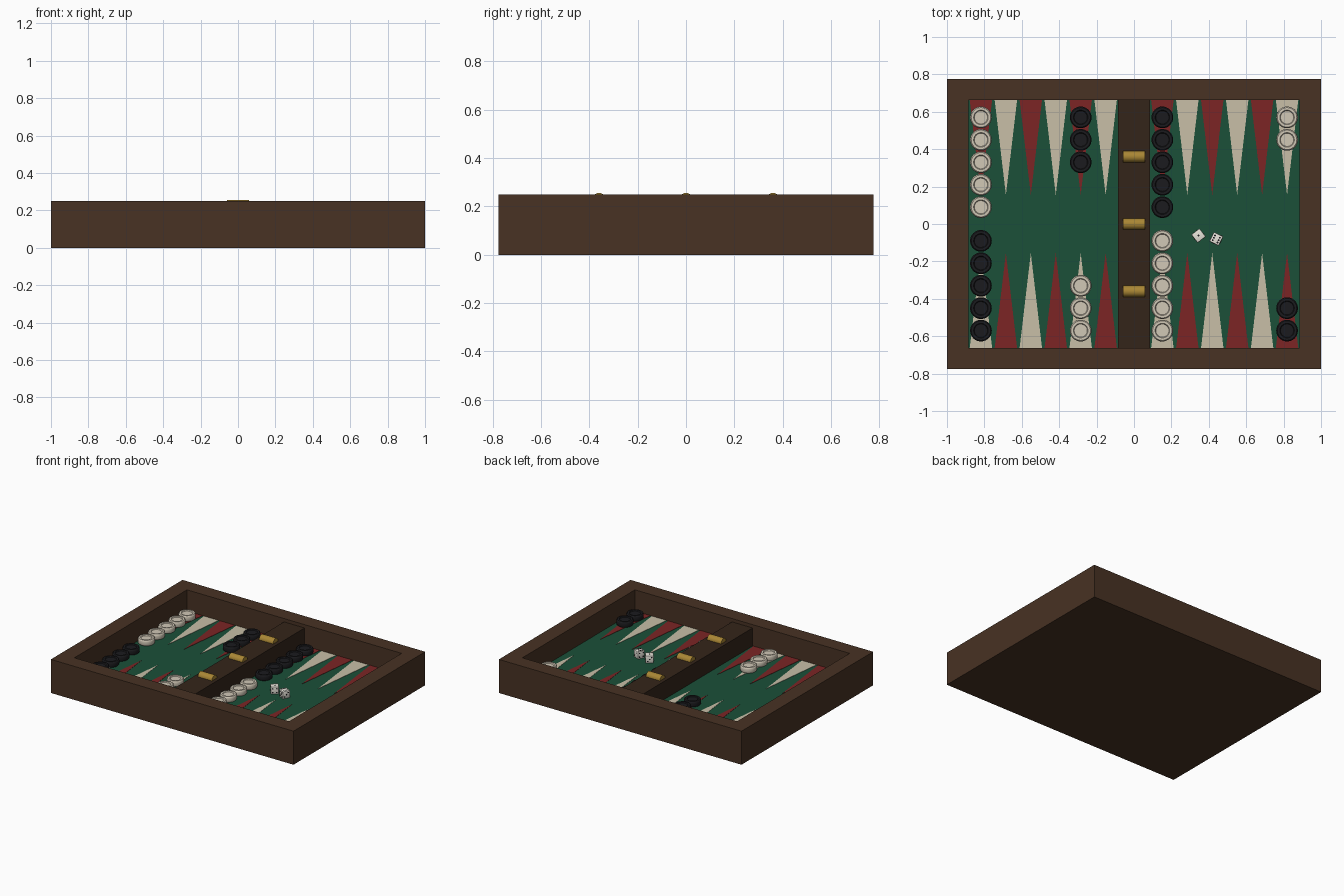
import bpy, bmesh, math
from mathutils import Matrix, Vector

if "Cube" in bpy.data.objects:
    bpy.data.objects.remove(bpy.data.objects["Cube"])


def mat(name, r, g, b):
    m = bpy.data.materials.new(name)
    m.diffuse_color = (r, g, b, 1)
    m.use_nodes = True
    m.node_tree.nodes["Principled BSDF"].inputs["Base Color"].default_value = m.diffuse_color
    return m


WOOD = mat("walnut", 0.065, 0.032, 0.017)
DARK = mat("dark_walnut", 0.034, 0.018, 0.010)
FELT = mat("green_felt", 0.011, 0.080, 0.040)
RED = mat("red", 0.20, 0.018, 0.018)
CREAM = mat("cream", 0.58, 0.52, 0.39)
IVORY = mat("ivory", 0.64, 0.58, 0.47)
BLACK = mat("black", 0.011, 0.011, 0.013)
BRASS = mat("brass", 0.40, 0.24, 0.035)
WHITE = mat("die_white", 0.80, 0.77, 0.70)

FLOOR = 0.09          # playing surface height
IX, IY = 0.885, 0.663  # inner half size
BAR = 0.085           # half width of the middle bar
PITCH = (IX - BAR) / 6


def finish(bm, name, m, smooth=False):
    bmesh.ops.recalc_face_normals(bm, faces=bm.faces)
    me = bpy.data.meshes.new(name)
    bm.to_mesh(me)
    bm.free()
    ob = bpy.data.objects.new(name, me)
    bpy.context.collection.objects.link(ob)
    me.materials.append(m)
    if smooth:
        bpy.ops.object.select_all(action='DESELECT')
        ob.select_set(True)
        bpy.context.view_layer.objects.active = ob
        bpy.ops.object.shade_smooth_by_angle(angle=math.radians(35))
    return ob


def box(name, x, y, z0, z1, m):
    bm = bmesh.new()
    bmesh.ops.create_cube(bm, size=1, matrix=Matrix.Translation((0, 0, (z0 + z1) / 2))
                          @ Matrix.Diagonal((2 * x, 2 * y, z1 - z0, 1)))
    return finish(bm, name, m)


def column_x(c):
    side = -1 if c < 6 else 1
    return side * (IX + BAR) / 2 + (c % 6 - 2.5) * PITCH


# Open tray: a rim around a sunken floor
bm = bmesh.new()
rings = []
for x, y, z in [(1, .775, 0), (1, .775, .25), (IX, IY, .25), (IX, IY, FLOOR - .01)]:
    rings.append([bm.verts.new((sx * x, sy * y, z))
                  for sx, sy in [(-1, -1), (1, -1), (1, 1), (-1, 1)]])
for a, b in zip(rings, rings[1:]):
    for i in range(4):
        j = (i + 1) % 4
        bm.faces.new((a[i], a[j], b[j], b[i]))
bm.faces.new(rings[0])
bm.faces.new(rings[-1])
finish(bm, "tray", WOOD)

# Felt and middle bar
box("felt", IX, IY, FLOOR - .012, FLOOR, FELT)
box("middle_bar", BAR, IY, FLOOR - .005, .225, DARK)

# Brass hinge barrels lying across the bar
for y in (-.36, 0, .36):
    bm = bmesh.new()
    bmesh.ops.create_cone(bm, cap_ends=True, segments=24, radius1=.03, radius2=.03, depth=.116,
                          matrix=Matrix.Translation((0, y, .226)) @ Matrix.Rotation(math.pi / 2, 4, 'Y'))
    finish(bm, "hinge", BRASS, True)

# Triangular points, alternating colours
for parity, m, label in [(0, RED, "red_points"), (1, CREAM, "cream_points")]:
    bm = bmesh.new()
    for c in range(12):
        for s in (1, -1):
            if (c + (s < 0)) % 2 != parity:
                continue
            x = column_x(c)
            tri = [(x - .06, s * IY), (x + .06, s * IY), (x, s * .155)]
            f = bm.faces.new([bm.verts.new((px, py, FLOOR - .001)) for px, py in tri])
            top = bmesh.ops.extrude_face_region(bm, geom=[f], use_keep_orig=True)["geom"]
            bmesh.ops.translate(bm, vec=(0, 0, .003),
                                verts=[v for v in top if isinstance(v, bmesh.types.BMVert)])
    finish(bm, label, m)


# Checkers: turned discs with a rounded rim and a dished centre
def checker(name, x, y, m):
    prof = [(0, 0), (.052, 0), (.056, .004), (.058, .010), (.058, .032), (.056, .038),
            (.052, .042), (.039, .042), (.035, .036), (0, .036)]
    bm = bmesh.new()
    vs = [bm.verts.new((r, 0, z)) for r, z in prof]
    es = [bm.edges.new(p) for p in zip(vs, vs[1:])]
    bmesh.ops.spin(bm, geom=vs + es, axis=(0, 0, 1), cent=(0, 0, 0),
                   angle=2 * math.pi, steps=32)
    bmesh.ops.remove_doubles(bm, verts=bm.verts, dist=1e-5)
    ob = finish(bm, name, m, True)
    ob.location = (x, y, FLOOR + .002)


# (column, count, colour on the far side); the near side mirrors it swapped
for col, n, far in [(0, 5, 0), (4, 3, 1), (6, 5, 1), (11, 2, 0)]:
    for s in (1, -1):
        kind = far if s > 0 else 1 - far
        for k in range(n):
            checker(("light_checker", "dark_checker")[kind], column_x(col),
                    s * (.57 - .12 * k), (IVORY, BLACK)[kind])


# Dice with inlaid pips
def die(x, y, turn, faces):
    h, q = .0275, .014
    place = Matrix.Translation((x, y, FLOOR + h)) @ Matrix.Rotation(math.radians(turn), 4, 'Z')
    bm = bmesh.new()
    bmesh.ops.create_cube(bm, size=2 * h)
    bmesh.ops.bevel(bm, geom=bm.edges[:], offset=.004, segments=2, profile=.5, affect='EDGES')
    finish(bm, "die", WHITE, True).matrix_world = place
    diag = [(-q, -q), (q, q), (-q, q), (q, -q), (-q, 0), (q, 0)]
    bm = bmesh.new()
    dirs = [(0, 0, 1), (0, 0, -1), (1, 0, 0), (-1, 0, 0), (0, 1, 0), (0, -1, 0)]
    for d, n in zip(dirs, faces):
        rot = Vector(d).to_track_quat('Z', 'Y').to_matrix().to_4x4()
        spots = diag[:n - n % 2] + [(0, 0)] * (n % 2)
        for u, v in spots:
            bmesh.ops.create_cone(bm, cap_ends=True, segments=12, radius1=.0052, radius2=.0052,
                                  depth=.002, matrix=rot @ Matrix.Translation((u, v, h)))
    finish(bm, "die_pips", BLACK).matrix_world = place


die(.345, -.062, 38, (1, 6, 2, 5, 3, 4))
die(.44, -.08, -26, (6, 1, 3, 4, 2, 5))
